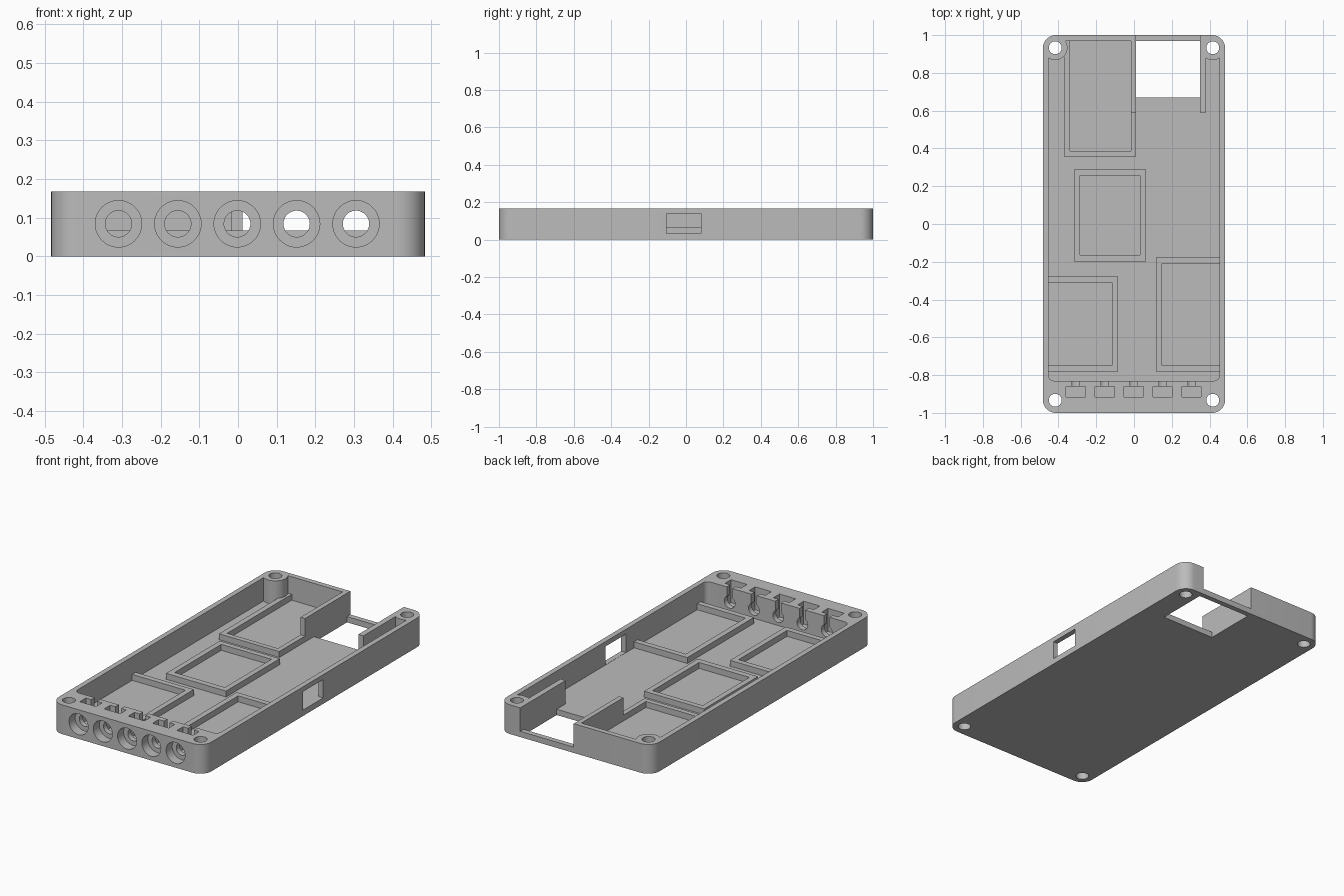
import bpy, bmesh, math
from mathutils import Matrix, Vector

cube = bpy.data.objects.get("Cube")
if cube:
    bpy.data.objects.remove(cube, do_unlink=True)

H, FLOOR, RIDGE = 0.167, 0.033, 0.067
W, WALL = 0.483, 0.03
INNER = W - WALL
POSTS = [(x, y) for x in (-0.417, 0.417) for y in (-0.933, 0.933)]

grey = bpy.data.materials.new("light grey plastic")
grey.use_nodes = True
grey.diffuse_color = (0.5, 0.5, 0.5, 1)
grey.node_tree.nodes["Principled BSDF"].inputs["Base Color"].default_value = (0.5, 0.5, 0.5, 1)


def finish(name, bm):
    bmesh.ops.recalc_face_normals(bm, faces=bm.faces)
    mesh = bpy.data.meshes.new(name)
    bm.to_mesh(mesh)
    bm.free()
    mesh.materials.append(grey)
    obj = bpy.data.objects.new(name, mesh)
    bpy.context.collection.objects.link(obj)
    return obj


def box(name, x0, x1, y0, y1, z0, z1, radius=0):
    """Box from its limits, with optionally rounded vertical edges."""
    bm = bmesh.new()
    bmesh.ops.create_cube(bm, size=1)
    for v in bm.verts:
        v.co = Vector((x1 if v.co.x > 0 else x0, y1 if v.co.y > 0 else y0, z1 if v.co.z > 0 else z0))
    if radius:
        upright = [e for e in bm.edges if abs(e.verts[0].co.z - e.verts[1].co.z) > 0.01]
        bmesh.ops.bevel(bm, geom=upright, offset=radius, segments=10, profile=0.5, affect='EDGES')
    return finish(name, bm)


def cylinder(name, centre, radius, depth, along_y=False):
    bm = bmesh.new()
    turn = Matrix.Rotation(math.pi / 2, 4, 'X') if along_y else Matrix()
    bmesh.ops.create_cone(bm, cap_ends=True, segments=48, radius1=radius, radius2=radius,
                          depth=depth, matrix=Matrix.Translation(centre) @ turn)
    return finish(name, bm)


def cut(target, cutter):
    """Subtract the cutter and remove it."""
    mod = target.modifiers.new("cut", 'BOOLEAN')
    mod.operation, mod.solver, mod.object = 'DIFFERENCE', 'EXACT', cutter
    bpy.context.view_layer.objects.active = target
    bpy.ops.object.modifier_apply(modifier=mod.name)
    bpy.data.objects.remove(cutter, do_unlink=True)


# Tray shell, hollowed around the rear screw posts
shell = box("tray_shell", -W, W, -1, 1, 0, H, 0.07)
cavity = box("cavity_cutter", -INNER, INNER, -0.83, 0.97, FLOOR, 0.3, 0.03)
for x, y in POSTS:
    if y > 0:
        cut(cavity, cylinder("post_cutter", (x, y, 0.15), 0.065, 1))
cut(shell, cavity)

# Screw holes
for x, y in POSTS:
    cut(shell, cylinder("screw_cutter", (x, y, 0.1), 0.034, 1))

# Rear connector opening through floor and back wall
cut(shell, box("floor_cutter", 0.011, 0.349, 0.67, 0.97, -0.1, 0.3))
cut(shell, box("back_cutter", 0.011, 0.349, 0.96, 1.1, FLOOR, 0.3))

# Side window
cut(shell, box("window_cutter", 0.44, 0.6, -0.104, 0.08, FLOOR + 0.001, 0.139))

# Row of counterbored front holes with T-shaped slots from above
for i in range(5):
    x, z = -0.309 + i * 0.1535, 0.084
    cut(shell, cylinder("bore_cutter", (x, -1, z), 0.06, 0.11, True))
    cut(shell, cylinder("hole_cutter", (x, -0.9, z), 0.034, 0.3, True))
    cut(shell, box("pocket_cutter", x - 0.051, x + 0.051, -0.915, -0.86, 0.036, 0.3))
    cut(shell, box("slot_cutter", x - 0.018, x + 0.018, -0.88, -0.8, z, 0.3))


# Low ridges that frame the component bays
def bay(name, outer, inner):
    ridge = box(name, *outer, FLOOR - 0.005, RIDGE)
    cut(ridge, box("bay_cutter", *inner, 0, 0.2))


EDGE = INNER + 0.005
bay("rear_bay_ridge", (-0.37, 0.011, 0.357, 0.973), (-0.339, -0.017, 0.386, 1.1))
bay("middle_bay_ridge", (-0.317, 0.063, -0.198, 0.288), (-0.286, 0.032, -0.164, 0.257))
bay("front_right_bay_ridge", (-EDGE, -0.085, -0.78, -0.278), (-0.6, -0.116, -0.748, -0.31))
bay("front_left_bay_ridge", (0.116, EDGE, -0.78, -0.178), (0.148, 0.6, -0.748, -0.21))

# Full-height dividers beside the rear opening
for name, x0, x1 in (("right_divider", -0.017, 0.011), ("left_divider", 0.349, 0.381)):
    box(name, x0, x1, 0.59, 0.972, FLOOR - 0.005, H)

# Smooth round surfaces, keep crisp edges
bpy.ops.object.select_all(action='DESELECT')
shell.select_set(True)
bpy.context.view_layer.objects.active = shell
bpy.ops.object.shade_smooth_by_angle(angle=math.radians(30))
